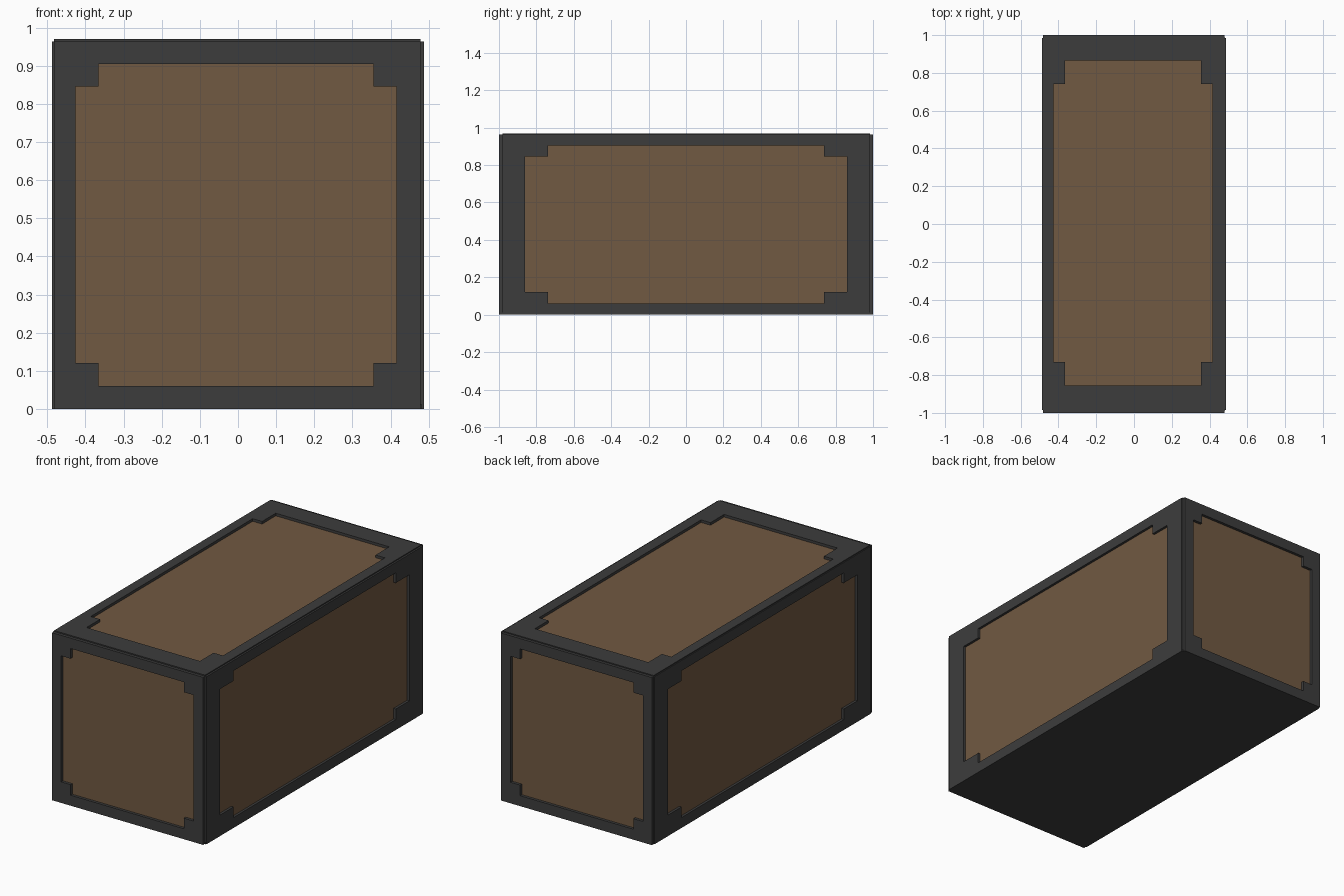
import bpy, bmesh
from mathutils import Vector

if "Cube" in bpy.data.objects:
    bpy.data.objects.remove(bpy.data.objects["Cube"])


def material(name, color):
    m = bpy.data.materials.new(name)
    m.diffuse_color = (*color, 1)
    m.use_nodes = True
    m.node_tree.nodes["Principled BSDF"].inputs["Base Color"].default_value = m.diffuse_color
    return m


DARK = material("dark_frame", (0.046, 0.046, 0.046))
BROWN = material("brown_panel", (0.165, 0.1, 0.054))


def finish(bm, name, mat):
    bmesh.ops.recalc_face_normals(bm, faces=bm.faces)
    me = bpy.data.meshes.new(name)
    bm.to_mesh(me)
    bm.free()
    me.materials.append(mat)
    ob = bpy.data.objects.new(name, me)
    bpy.context.collection.objects.link(ob)
    return ob


def box(name, lo, hi, mat):
    bm = bmesh.new()
    bmesh.ops.create_cube(bm, size=1)
    for v in bm.verts:
        v.co = [lo[i] + (v.co[i] + 0.5) * (hi[i] - lo[i]) for i in range(3)]
    return finish(bm, name, mat)


def frame(name, axis, inner, outer, us, vs):
    """Plate with a notched-corner opening. us/vs: edge, opening, notch, notch, opening, edge."""
    def place(u, v):
        p = [u, v]
        p.insert(axis, inner)
        return p
    bm = bmesh.new()
    grid = [[bm.verts.new(place(u, v)) for v in vs] for u in us]
    for i in range(5):
        for j in range(5):
            inside = i in (1, 2, 3) and j in (1, 2, 3)
            if inside and (i == 2 or j == 2):
                continue
            bm.faces.new((grid[i][j], grid[i + 1][j], grid[i + 1][j + 1], grid[i][j + 1]))
    # thicken the plate outward
    ext = bmesh.ops.extrude_face_region(bm, geom=bm.faces[:], use_keep_orig=True)
    step = Vector((0, 0, 0))
    step[axis] = outer - inner
    bmesh.ops.translate(bm, vec=step, verts=[g for g in ext["geom"] if isinstance(g, bmesh.types.BMVert)])
    return finish(bm, name, DARK)


# recessed brown body and closed base
box("panel_body", (-0.474, -0.984, 0.006), (0.474, 0.984, 0.955), BROWN)
box("base_plate", (-0.483, -0.988, 0), (0.483, 0.988, 0.012), DARK)

# notched opening positions along each direction
X = (-0.483, -0.426, -0.366, 0.356, 0.416, 0.478)
Y = (-0.984, -0.861, -0.738, 0.738, 0.861, 0.984)
Z = (0, 0.06, 0.121, 0.846, 0.904, 0.964)
Y_TOP = (-0.982, -0.855, -0.731, 0.742, 0.866, 0.984)

# end and side frames, front/back and left/right
for s, end, side in ((-1, "front_frame", "left_frame"), (1, "back_frame", "right_frame")):
    frame(end, 1, s * 0.983, s * 1.0, X, Z)
    frame(side, 0, s * 0.473, s * 0.488, Y, Z)

# top frame
frame("top_frame", 2, 0.954, 0.97, X, Y_TOP)
